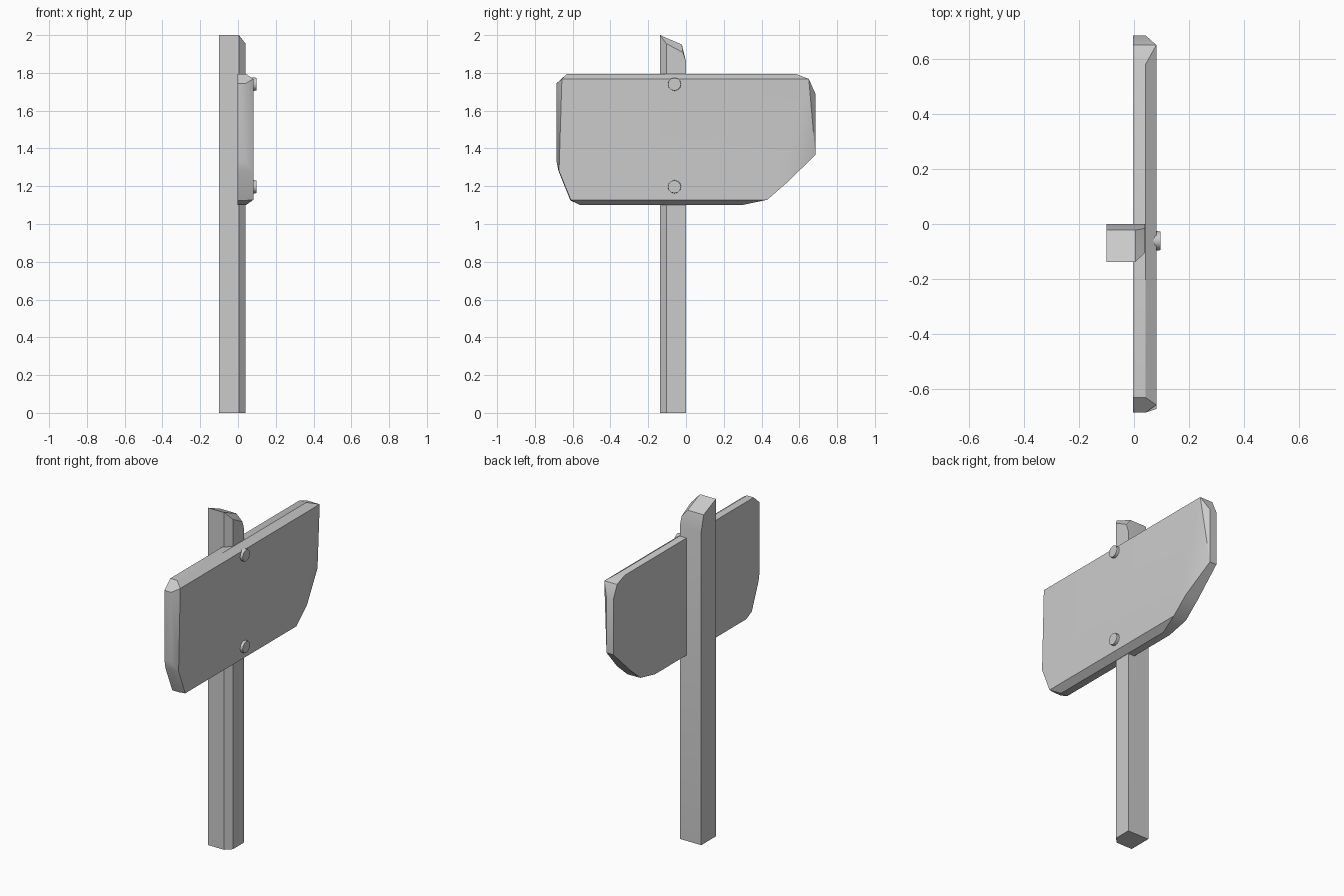
import bpy, bmesh, math
from mathutils import Matrix

if "Cube" in bpy.data.objects:
    bpy.data.objects.remove(bpy.data.objects["Cube"])


def finish(name, bm, angle):
    bmesh.ops.recalc_face_normals(bm, faces=bm.faces)
    mesh = bpy.data.meshes.new(name)
    bm.to_mesh(mesh)
    bm.free()
    ob = bpy.data.objects.new(name, mesh)
    bpy.context.collection.objects.link(ob)
    bpy.ops.object.select_all(action='DESELECT')
    ob.select_set(True)
    bpy.context.view_layer.objects.active = ob
    bpy.ops.object.shade_smooth_by_angle(angle=math.radians(angle))
    return ob


def hull(name, points, angle=30):
    # convex solid around the points, with coplanar triangles merged
    bm = bmesh.new()
    for p in points:
        bm.verts.new(p)
    res = bmesh.ops.convex_hull(bm, input=bm.verts)
    loose = [v for v in bm.verts if not v.link_faces]
    bmesh.ops.delete(bm, geom=loose, context='VERTS')
    bmesh.ops.dissolve_limit(bm, angle_limit=math.radians(2),
                             verts=bm.verts, edges=bm.edges)
    return finish(name, bm, angle)


# post: square section with one chamfered corner and a worn, sloping top
base = [(-0.1, -0.138), (0.005, -0.138), (0.04, -0.104), (0.04, 0), (-0.1, 0)]
post = [(x, y, 0) for x, y in base]
post += [(-0.1, -0.138, 2), (0.005, -0.138, 2), (0.04, -0.104, 1.955),
         (-0.1, -0.022, 1.95), (0.005, -0.022, 1.95), (0.04, -0.016, 1.908),
         (-0.1, 0, 1.86), (0.04, 0, 1.86)]
hull("post", post)

# sign board: straight-sided outline, bevelled in to a smaller front face
outline = [(-0.685, 1.745), (-0.63, 1.795), (0.58, 1.795), (0.65, 1.768),
           (0.685, 1.69), (0.685, 1.365), (0.53, 1.215), (0.43, 1.13),
           (0.295, 1.1), (-0.56, 1.1), (-0.612, 1.125), (-0.675, 1.28),
           (-0.685, 1.33)]
face = [(-0.657, 1.768), (0.65, 1.768), (0.53, 1.215), (0.43, 1.128),
        (-0.61, 1.128), (-0.672, 1.28)]
board = [(x, y, z) for x in (-0.003, 0.042) for y, z in outline]
board += [(0.081, y, z) for y, z in face]
hull("sign_board", board)

# two bolt heads on the front of the board
for name, z in (("upper_bolt", 1.74), ("lower_bolt", 1.197)):
    bm = bmesh.new()
    bmesh.ops.create_cone(
        bm, cap_ends=True, segments=12, radius1=0.036, radius2=0.034, depth=0.03,
        matrix=Matrix.Translation((0.082, -0.061, z))
        @ Matrix.Rotation(math.pi / 2, 4, 'Y'))
    finish(name, bm, 40)
